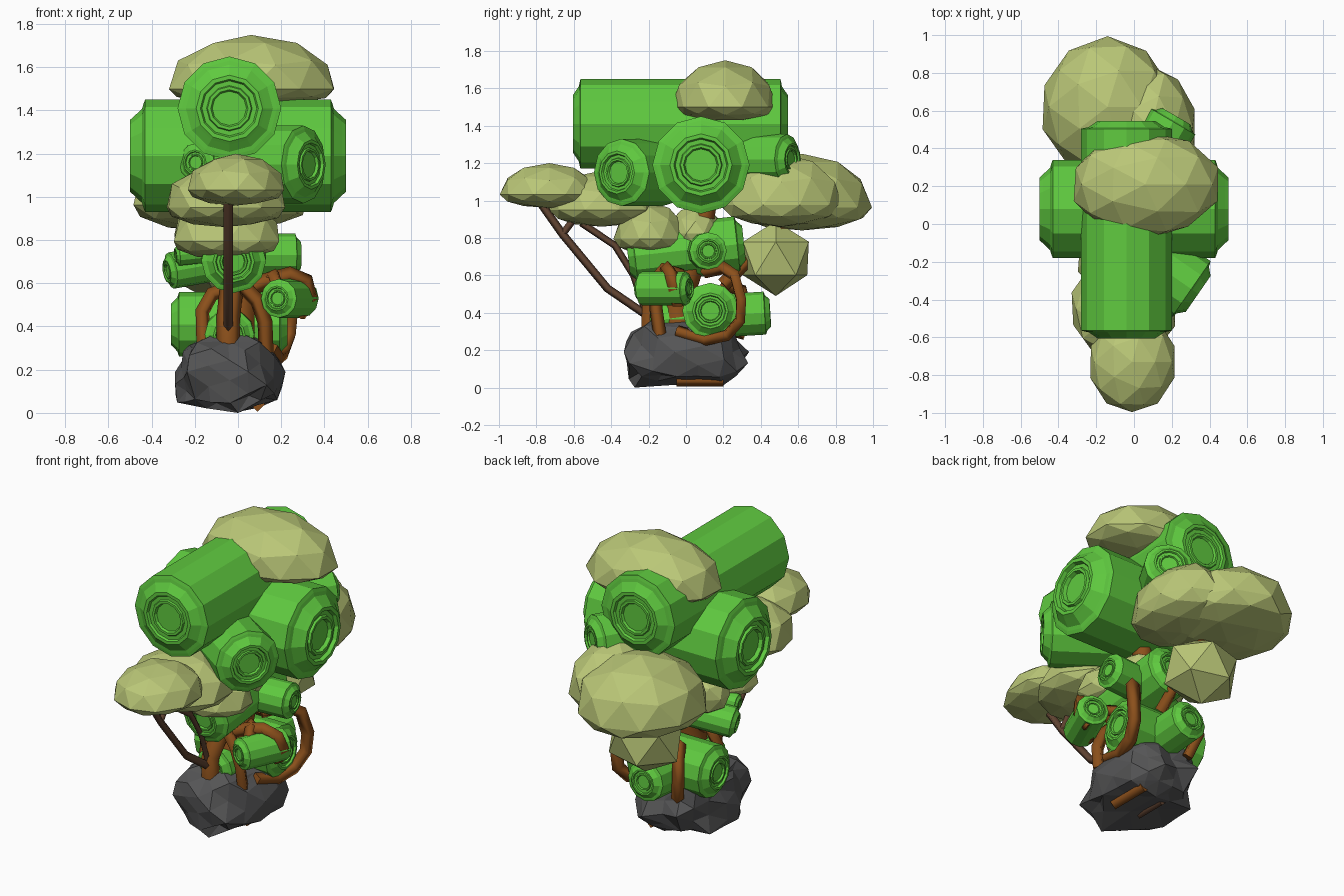
import bpy, bmesh, math, random
from mathutils import Vector

random.seed(4)
cube = bpy.data.objects.get("Cube")
if cube:
    bpy.data.objects.remove(cube, do_unlink=True)


def material(name, rgb):
    m = bpy.data.materials.new(name)
    m.use_nodes = True
    m.diffuse_color = (*rgb, 1)
    m.node_tree.nodes["Principled BSDF"].inputs["Base Color"].default_value = (*rgb, 1)
    return m


GREEN = material("bright green", (0.115, 0.59, 0.05))
OLIVE = material("olive leaf", (0.49, 0.57, 0.185))
BARK = material("bark brown", (0.26, 0.08, 0.011))
TWIG = material("twig brown", (0.125, 0.06, 0.033))
STONE = material("dark stone", (0.09, 0.09, 0.092))


def add_object(name, data, mat):
    data.materials.append(mat)
    ob = bpy.data.objects.new(name, data)
    bpy.context.collection.objects.link(ob)
    return ob


def finish(name, bm, mat):
    bmesh.ops.remove_doubles(bm, verts=bm.verts, dist=0.0005)
    bmesh.ops.recalc_face_normals(bm, faces=bm.faces)
    me = bpy.data.meshes.new(name)
    bm.to_mesh(me)
    bm.free()
    return add_object(name, me, mat)


# Stepped end of a drum: radius as share of drum radius, height as share of cap
END = [(1, 0), (.92, .12), (.84, .2), (.7, .75), (.64, 1), (.56, 1),
       (.53, .7), (.44, .7), (.42, .9), (.36, .9), (.33, .6), (0, .6)]


def drum(name, a, b, r, cap=.25, sides=12):
    a, b = Vector(a), Vector(b)
    axis = b - a
    half = axis.length / 2 - cap * r
    profile = [(k * r, half + h * cap * r) for k, h in END]
    profile = [(k, -h) for k, h in reversed(profile)] + profile
    turn = axis.to_track_quat('Z', 'Y')
    bm = bmesh.new()
    rings = []
    for k, h in profile:
        ring = []
        for i in range(sides):
            t = 2 * math.pi * i / sides
            p = Vector((k * math.cos(t), k * math.sin(t), h))
            ring.append(bm.verts.new((a + b) / 2 + turn @ p))
        rings.append(ring)
    for lo, hi in zip(rings, rings[1:]):
        for i in range(sides):
            j = (i + 1) % sides
            bm.faces.new((lo[i], lo[j], hi[j], hi[i]))
    return finish(name, bm, GREEN)


def leaf(name, x, y, bottom, top, rx, ry, detail=2, low=.3):
    # Faceted clump, fuller above than below
    bm = bmesh.new()
    bmesh.ops.create_icosphere(bm, subdivisions=detail, radius=1)
    height = top - bottom
    for v in bm.verts:
        wobble = random.uniform(.98, 1.05)
        share = 1 - low if v.co.z > 0 else low
        v.co = Vector((x + v.co.x * rx * wobble, y + v.co.y * ry * wobble,
                       bottom + height * (low + v.co.z * share)))
    return finish(name, bm, OLIVE)


def limb(name, points, r, mat=BARK, tip=1.0, round_steps=0):
    cu = bpy.data.curves.new(name, 'CURVE')
    cu.dimensions = '3D'
    cu.bevel_depth = r
    cu.bevel_resolution = round_steps
    cu.use_fill_caps = True
    sp = cu.splines.new('POLY')
    sp.points.add(len(points) - 1)
    for i, p in enumerate(points):
        sp.points[i].co = (*p, 1)
        sp.points[i].radius = 1 + (tip - 1) * i / (len(points) - 1)
    return add_object(name, cu, mat)


# Large upper drums
drum("top_drum", (-.04, -.605, 1.41), (-.04, .545, 1.41), .24, .17)
drum("cross_drum", (-.5, .08, 1.19), (.5, .08, 1.19), .26, .27)
drum("front_angled_drum", (-.05, -.1, 1.15), (.34, -.37, 1.15), .18)
drum("back_angled_drum", (.05, .27, 1.22), (.225, .57, 1.22), .135)
drum("small_front_drum", (-.1, 0, 1.16), (-.2, -.22, 1.16), .09)

# Small lower drums
drum("middle_drum", (-.02, -.31, .7), (-.02, .31, .77), .15)
drum("lower_cross_drum", (-.31, .13, .41), (.23, .13, .41), .15)
drum("lower_long_drum", (-.04, -.19, .36), (-.03, .45, .4), .115)
drum("front_bud", (.18, -.255, .53), (.3, .02, .53), .09)
drum("left_bud", (.02, .1, .73), (.29, .12, .73), .1)
drum("right_bud", (-.08, .08, .7), (-.33, -.01, .655), .085)
drum("right_bud_small", (-.1, -.05, .75), (-.29, -.09, .73), .05)

# Foliage clumps
leaf("top_leaves", .06, .21, 1.42, 1.75, .39, .28, low=.24)
leaf("back_leaves", -.14, .62, .84, 1.25, .35, .37)
leaf("back_side_leaves", .09, .51, .86, 1.25, .245, .32)
leaf("front_tip_leaves", -.01, -.73, .96, 1.2, .225, .265)
leaf("front_leaves", -.06, -.45, .86, 1.16, .28, .28)
leaf("front_low_leaves", -.05, -.19, .71, .99, .255, .195)
leaf("inner_leaves", -.08, .05, .68, .97, .22, .15, low=.5)
leaf("back_low_leaves", -.07, .48, .49, .89, .22, .2, 1, .5)

# Trunk and stump
limb("trunk", [(-.02, -.04, .2), (0, -.04, .5), (.02, .06, .75), (.03, .14, 1.1)], .11, tip=.4,
     round_steps=1)
limb("front_stump", [(-.045, -.19, .3), (-.045, -.19, .44), (-.03, -.1, .58)], .055, round_steps=1)
limb("back_branch", [(-.02, .2, .55), (-.03, .4, .75), (-.06, .62, .95)], .04, tip=.5)

# Curling roots
limb("side_root", [(.08, .1, .62), (.17, .2, .64), (.23, .26, .6), (.25, .295, .47),
                   (.24, .29, .36), (.21, .22, .28), (.18, .1, .255), (.15, -.05, .3)], .036)
limb("arch_root", [(.02, -.1, .56), (.13, -.1, .61), (.24, -.1, .64), (.315, -.08, .61),
                   (.335, -.06, .53), (.28, -.04, .45)], .038)
limb("front_root", [(.03, -.14, .58), (.09, -.16, .52), (.125, -.16, .42), (.13, -.14, .28)], .036)
limb("bud_root", [(.1, -.02, .6), (.17, -.12, .635), (.19, -.175, .57), (.18, -.17, .45)], .034)
limb("right_root", [(-.05, -.03, .57), (-.12, -.05, .55), (-.165, -.06, .47), (-.16, -.08, .32)], .034)
limb("back_root", [(-.1, .2, .55), (-.16, .3, .52), (-.18, .33, .4), (-.14, .28, .27)], .034)

# Thin twigs holding the front clumps
limb("long_twig", [(-.045, -.2, .38), (-.045, -.42, .53), (-.045, -.66, .82), (-.045, -.78, .99)],
     .022, TWIG)
limb("twig_fork", [(-.045, -.66, .82), (-.045, -.6, .9)], .019, TWIG)
limb("short_twig", [(-.045, -.22, .42), (-.045, -.28, .6), (-.045, -.38, .76),
                    (-.045, -.56, .88)], .019, TWIG)

# Jagged rock base with a wedge shaped underside
rock = bmesh.new()
rim = [(-.31, -.1), (-.24, -.28), (-.04, -.35), (.13, -.3), (.22, -.06),
       (.2, .22), (.06, .34), (-.17, .33), (-.29, .18)]
for i, (x, y) in enumerate(rim):
    rock.verts.new((x, y, .13 + .06 * (i % 3)))
    rock.verts.new((x * .85, y * .8, .29 + .05 * (i % 2)))
    rock.verts.new((x * .9, y * .85, .05))
for p in [(0, -.27, 0), (.01, .2, 0), (-.05, -.12, .38), (-.05, .1, .34)]:
    rock.verts.new(p)
bmesh.ops.convex_hull(rock, input=rock.verts)
bmesh.ops.delete(rock, geom=[v for v in rock.verts if not v.link_faces], context='VERTS')
corners = set(rock.verts)
bmesh.ops.subdivide_edges(rock, edges=[e for e in rock.edges if e.calc_length() > .15], cuts=1)
bmesh.ops.triangulate(rock, faces=rock.faces)
middle = Vector((-.04, 0, .18))
for v in rock.verts:
    if v not in corners:
        v.co = middle + (v.co - middle) * random.uniform(.86, 1.03)
        v.co.z = max(v.co.z, 0)
finish("rock", rock, STONE)

# Root ends showing under the rock
limb("under_root", [(.09, .2, .04), (.09, -.05, .04)], .035, BARK)
limb("under_root_small", [(-.08, .14, .04), (-.08, -.05, .04)], .03, TWIG)
